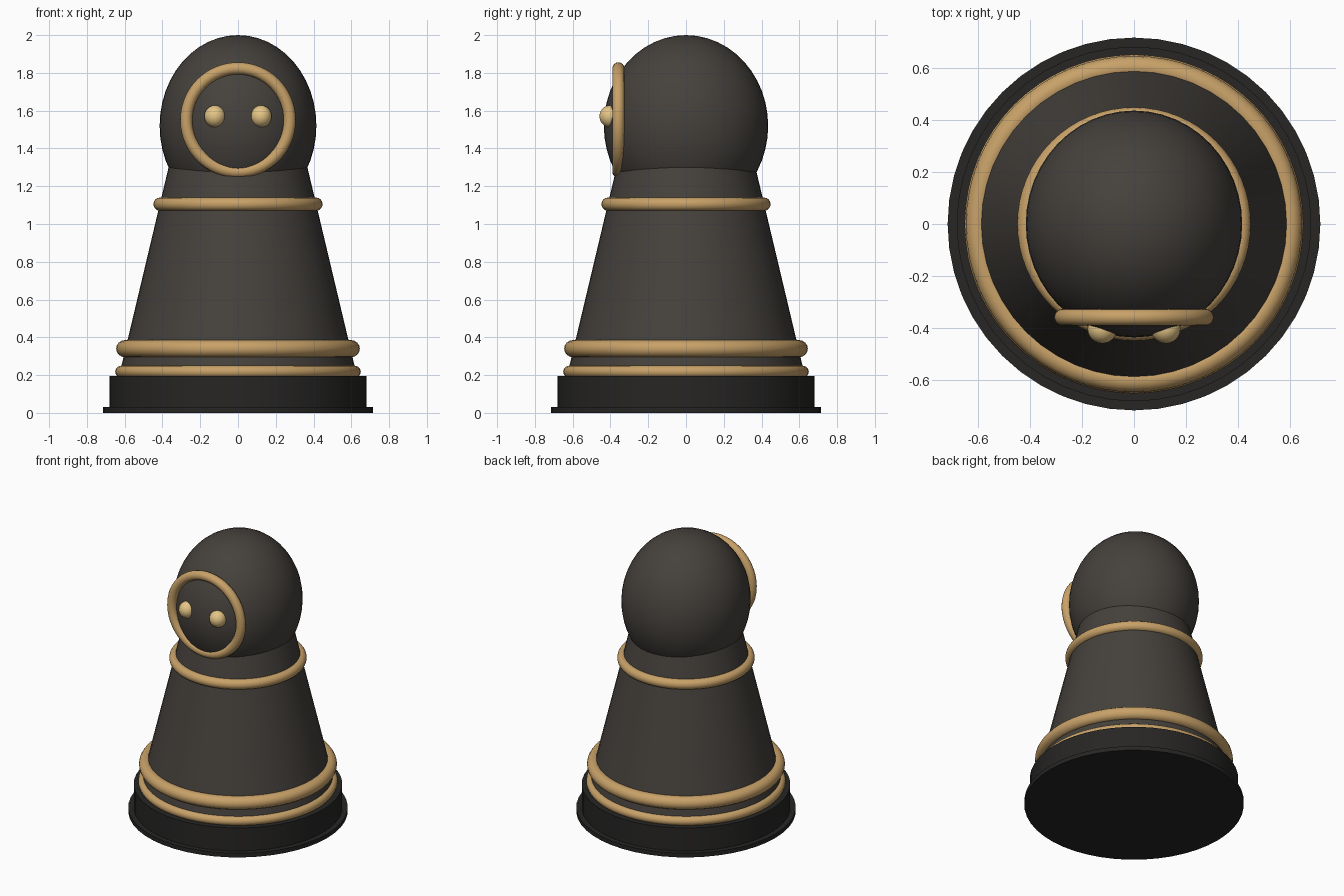
import bpy, math

if "Cube" in bpy.data.objects:
    bpy.data.objects.remove(bpy.data.objects["Cube"])


def material(name, rgb):
    m = bpy.data.materials.new(name)
    m.diffuse_color = (*rgb, 1)
    m.use_nodes = True
    m.node_tree.nodes["Principled BSDF"].inputs["Base Color"].default_value = m.diffuse_color
    return m


CHARCOAL = material("charcoal", (0.06, 0.053, 0.046))
BLACK = material("black", (0.02, 0.019, 0.018))
GOLD = material("gold", (0.58, 0.36, 0.14))
PALE_GOLD = material("pale_gold", (0.78, 0.56, 0.24))


def finish(name, mat):
    ob = bpy.context.object
    ob.name = name
    ob.data.materials.append(mat)
    bpy.ops.object.shade_smooth_by_angle(angle=math.radians(35))
    return ob


def tapered(name, r1, r2, z1, z2, mat, sides=48):
    bpy.ops.mesh.primitive_cone_add(vertices=sides, radius1=r1, radius2=r2,
                                    depth=z2 - z1, location=(0, 0, (z1 + z2) / 2))
    return finish(name, mat)


def ring(name, major, minor, loc, mat, rot=(0, 0, 0)):
    bpy.ops.mesh.primitive_torus_add(major_segments=64, minor_segments=16,
                                     major_radius=major, minor_radius=minor,
                                     location=loc, rotation=rot)
    return finish(name, mat)


def ball(name, radii, loc, mat):
    bpy.ops.mesh.primitive_uv_sphere_add(segments=48, ring_count=24, radius=1, location=loc)
    bpy.context.object.scale = radii
    bpy.ops.object.transform_apply(location=False, rotation=False, scale=True)
    return finish(name, mat)


# Stepped base
tapered("base_plate", 0.715, 0.715, 0, 0.03, BLACK)
tapered("base_drum", 0.68, 0.68, 0.03, 0.195, BLACK)

# Tapered body, its top hidden inside the head
tapered("body", 0.63, 0.358, 0.195, 1.34, CHARCOAL)

# Gold bands round the body
ring("base_band", 0.618, 0.032, (0, 0, 0.218), GOLD)
ring("lower_band", 0.60, 0.045, (0, 0, 0.34), GOLD)
ring("neck_band", 0.413, 0.035, (0, 0, 1.105), GOLD)

# Egg-shaped head
ball("head", (0.415, 0.435, 0.48), (0, 0, 1.52), CHARCOAL)

# Face ring and eyes on the front
ring("face_ring", 0.274, 0.032, (0, -0.358, 1.55), GOLD, (math.radians(90), 0, 0))
for side, x in (("left", -0.122), ("right", 0.122)):
    ball("eye_" + side, (0.056, 0.056, 0.058), (x, -0.402, 1.57), PALE_GOLD)
